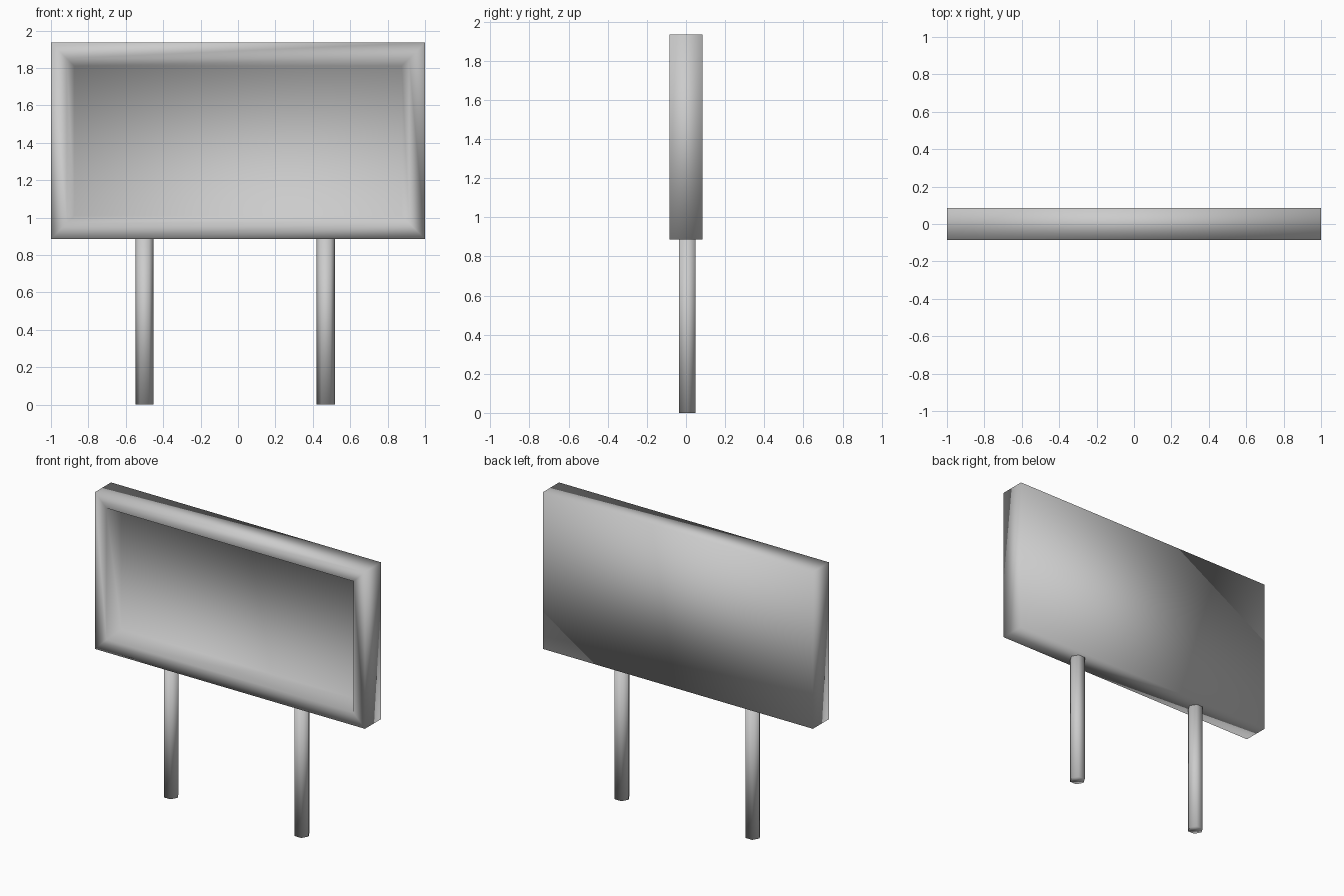
import bpy, bmesh
from mathutils import Matrix, Vector

if "Cube" in bpy.data.objects:
    bpy.data.objects.remove(bpy.data.objects["Cube"], do_unlink=True)

# Single painted grey
grey = bpy.data.materials.new("plain grey")
colour = (0.6, 0.6, 0.6, 1)
grey.diffuse_color = colour
grey.use_nodes = True
grey.node_tree.nodes["Principled BSDF"].inputs["Base Color"].default_value = colour


def finish(name, bm):
    for f in bm.faces:
        f.smooth = True
    mesh = bpy.data.meshes.new(name)
    bm.to_mesh(mesh)
    bm.free()
    mesh.materials.append(grey)
    obj = bpy.data.objects.new(name, mesh)
    bpy.context.collection.objects.link(obj)
    return obj


# Board: a slab with a lip and a recessed front panel
BOTTOM, TOP, DEPTH = 0.885, 1.935, 0.17
bm = bmesh.new()
bmesh.ops.create_cube(bm, size=1, matrix=Matrix.Translation((0, 0, (BOTTOM + TOP) / 2))
                      @ Matrix.Diagonal((2, DEPTH, TOP - BOTTOM, 1)))
bm.normal_update()
front = [f for f in bm.faces if f.normal.y < -0.9]
bmesh.ops.inset_region(bm, faces=front, thickness=0.085, use_even_offset=True)
bmesh.ops.inset_region(bm, faces=front, thickness=0.04, use_even_offset=True)
bmesh.ops.translate(bm, verts=front[0].verts, vec=Vector((0, 0.1, 0)))
finish("sign_board", bm)

# Posts: hexagonal, corners pointing sideways
for name, x in (("right_post", -0.5), ("left_post", 0.47)):
    height = BOTTOM + 0.01
    bm = bmesh.new()
    bmesh.ops.create_cone(bm, cap_ends=True, segments=6, radius1=0.049, radius2=0.049, depth=height,
                          matrix=Matrix.Translation((x, 0.006, height / 2)) @ Matrix.Rotation(1.5707963, 4, 'Z'))
    # Put a corner on the x axis whatever the starting angle
    if max(v.co.x for v in bm.verts) - x < 0.048:
        bmesh.ops.rotate(bm, verts=bm.verts, cent=(x, 0.006, 0), matrix=Matrix.Rotation(0.5235988, 3, 'Z'))
    finish(name, bm)
